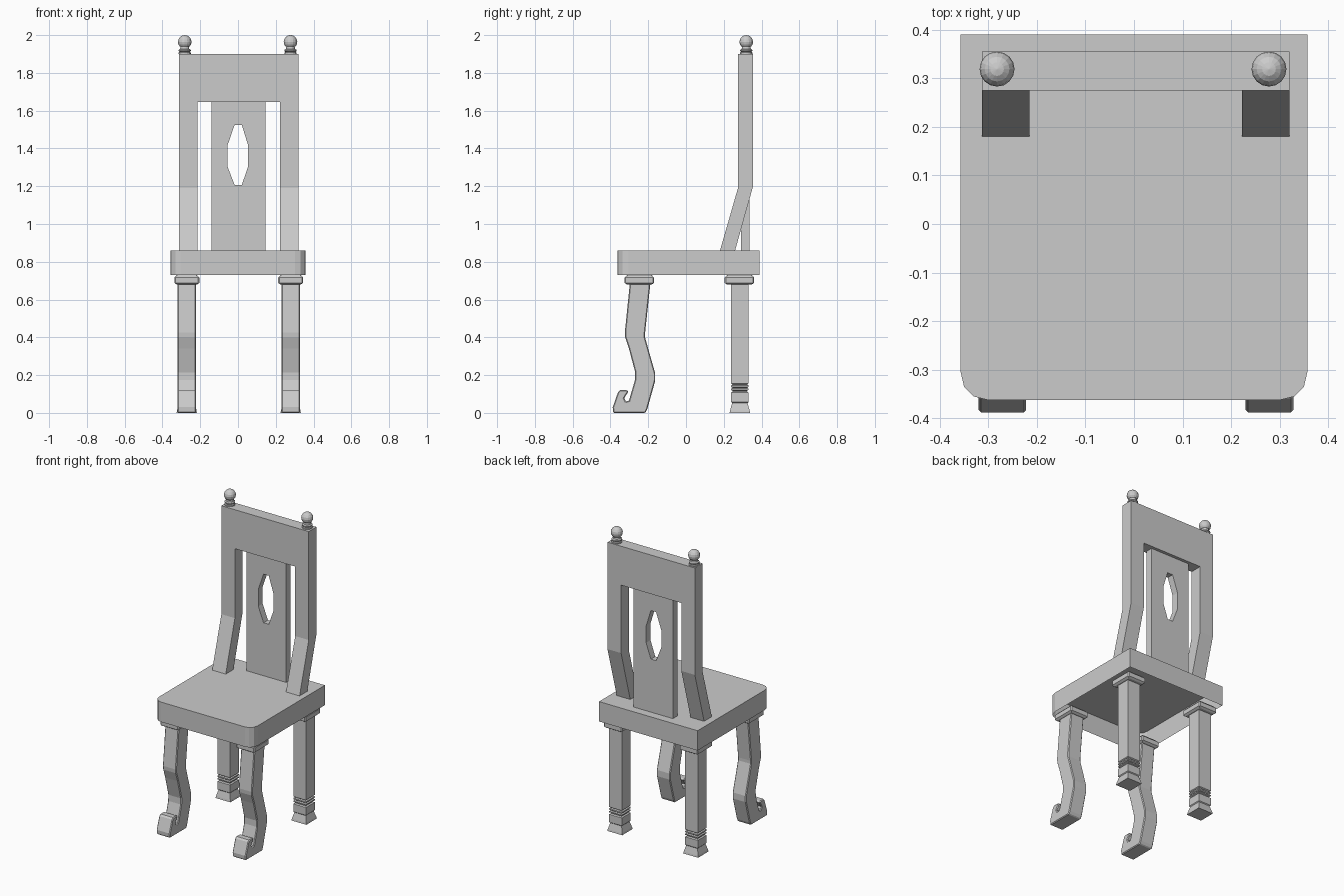
import bpy, bmesh, math

if "Cube" in bpy.data.objects:
    bpy.data.objects.remove(bpy.data.objects["Cube"])


def make(name, verts, faces, bevel=0):
    me = bpy.data.meshes.new(name)
    me.from_pydata(verts, [], faces)
    bm = bmesh.new()
    bm.from_mesh(me)
    bmesh.ops.recalc_face_normals(bm, faces=bm.faces[:])
    bm.to_mesh(me)
    bm.free()
    ob = bpy.data.objects.new(name, me)
    bpy.context.collection.objects.link(ob)
    if bevel:
        m = ob.modifiers.new("bevel", 'BEVEL')
        m.width = bevel
        m.segments = 1
        m.limit_method = 'ANGLE'
        m.angle_limit = math.radians(60)
    return ob


def loft(name, rings, bottom=True, top=True, bevel=0):
    """Join equal-length rings of points with quads and cap the ends."""
    n = len(rings[0])
    faces = [(r * n + i, r * n + (i + 1) % n, (r + 1) * n + (i + 1) % n, (r + 1) * n + i)
             for r in range(len(rings) - 1) for i in range(n)]
    if bottom:
        faces.append(tuple(range(n)))
    if top:
        faces.append(tuple(range((len(rings) - 1) * n, len(rings) * n)))
    return make(name, [p for r in rings for p in r], faces, bevel)


def side_prism(name, yz, x0, x1, bevel=0):
    return loft(name, [[(x, y, z) for y, z in yz] for x in (x0, x1)], bevel=bevel)


def rect(cx, cy, hx, hy, z):
    return [(cx + sx * hx, cy + sy * hy, z) for sx, sy in ((-1, -1), (1, -1), (1, 1), (-1, 1))]


# Seat: shell open underneath, rounded front corners
outline = [(-0.357, 0.39), (-0.357, -0.305), (-0.35, -0.335), (-0.33, -0.355), (-0.303, -0.362)]
outline += [(-x, y) for x, y in reversed(outline)]
loft("seat", [[(x, y, z) for x, y in outline] for z in (0.73, 0.86)], bottom=False)

# Back posts with a bend, and the top rail between them
post = [(0.18, 0.86), (0.26, 0.86), (0.355, 1.2), (0.355, 1.9), (0.275, 1.9), (0.275, 1.19)]
side_prism("post_left", post, -0.313, -0.215)
side_prism("post_right", post, 0.222, 0.32)
side_prism("top_rail", [(0.275, 1.645), (0.355, 1.645), (0.355, 1.9), (0.275, 1.9)], -0.215, 0.222)

# Back splat with an elongated octagonal opening
hole = [(-0.018, 1.525), (0.02, 1.525), (0.054, 1.415), (0.054, 1.305),
        (0.02, 1.207), (-0.018, 1.207), (-0.056, 1.305), (-0.056, 1.415)]
edge = [(-0.14, 1.645), (0.145, 1.645), (0.145, 1.415), (0.145, 1.305),
        (0.145, 0.86), (-0.14, 0.86), (-0.14, 1.305), (-0.14, 1.415)]
rings = [(edge, 0.29), (edge, 0.335), (hole, 0.335), (hole, 0.29), (edge, 0.29)]
splat = loft("splat", [[(x, y, z) for x, z in pts] for pts, y in rings], False, False)
bm = bmesh.new()
bm.from_mesh(splat.data)
bmesh.ops.remove_doubles(bm, verts=bm.verts[:], dist=0.0001)
bmesh.ops.recalc_face_normals(bm, faces=bm.faces[:])
bm.to_mesh(splat.data)
bm.free()

# Ball finials on ringed collars
collar = [(0.032, 1.9), (0.032, 1.907), (0.027, 1.911), (0.032, 1.916),
          (0.032, 1.922), (0.024, 1.927), (0.022, 1.94)]
for side, x in (("left", -0.282), ("right", 0.278)):
    prof = collar + [(0.036 * math.sin(a), 1.964 - 0.036 * math.cos(a))
                     for a in [math.radians(d) for d in (45, 67, 90, 112, 135, 157, 178)]]
    loft("finial_" + side, [[(x + r * math.cos(k * math.pi / 8), 0.319 + r * math.sin(k * math.pi / 8), z)
                             for k in range(16)] for r, z in prof])

# Legs
cabriole = [(-0.297, 0.69), (-0.324, 0.425), (-0.322, 0.4), (-0.302, 0.34), (-0.269, 0.215),
            (-0.27, 0.175), (-0.302, 0.065), (-0.318, 0.06), (-0.327, 0.078), (-0.306, 0.112),
            (-0.31, 0.12), (-0.35, 0.12), (-0.36, 0.11), (-0.388, 0.03), (-0.386, 0.0),
            (-0.215, 0.0), (-0.205, 0.02), (-0.163, 0.17), (-0.163, 0.21), (-0.2, 0.34),
            (-0.217, 0.4), (-0.217, 0.42), (-0.188, 0.69)]
turned = [(0.054, 0), (0.052, 0.012), (0.041, 0.052), (0.046, 0.057), (0.046, 0.108),
          (0.038, 0.113), (0.038, 0.117), (0.046, 0.121), (0.046, 0.128), (0.038, 0.132),
          (0.046, 0.138), (0.046, 0.146), (0.038, 0.15), (0.046, 0.156), (0.046, 0.69)]
cap = [(-0.012, 0.68), (0, 0.688), (0, 0.716), (-0.008, 0.724), (-0.008, 0.731)]
for side, x in (("left", -0.271), ("right", 0.279)):
    # Scroll-footed front leg and square grooved back leg
    side_prism("front_leg_" + side, cabriole, x - 0.049, x + 0.049, bevel=0.005)
    loft("back_leg_" + side, [rect(x, 0.285, h, h, z) for h, z in turned])
    # Cushion-shaped blocks under the seat
    for end, y in (("front", -0.247), ("back", 0.283)):
        loft(f"{end}_cap_{side}", [rect(x, y, 0.066 + o, 0.078 + o, z) for o, z in cap], bevel=0.006)
